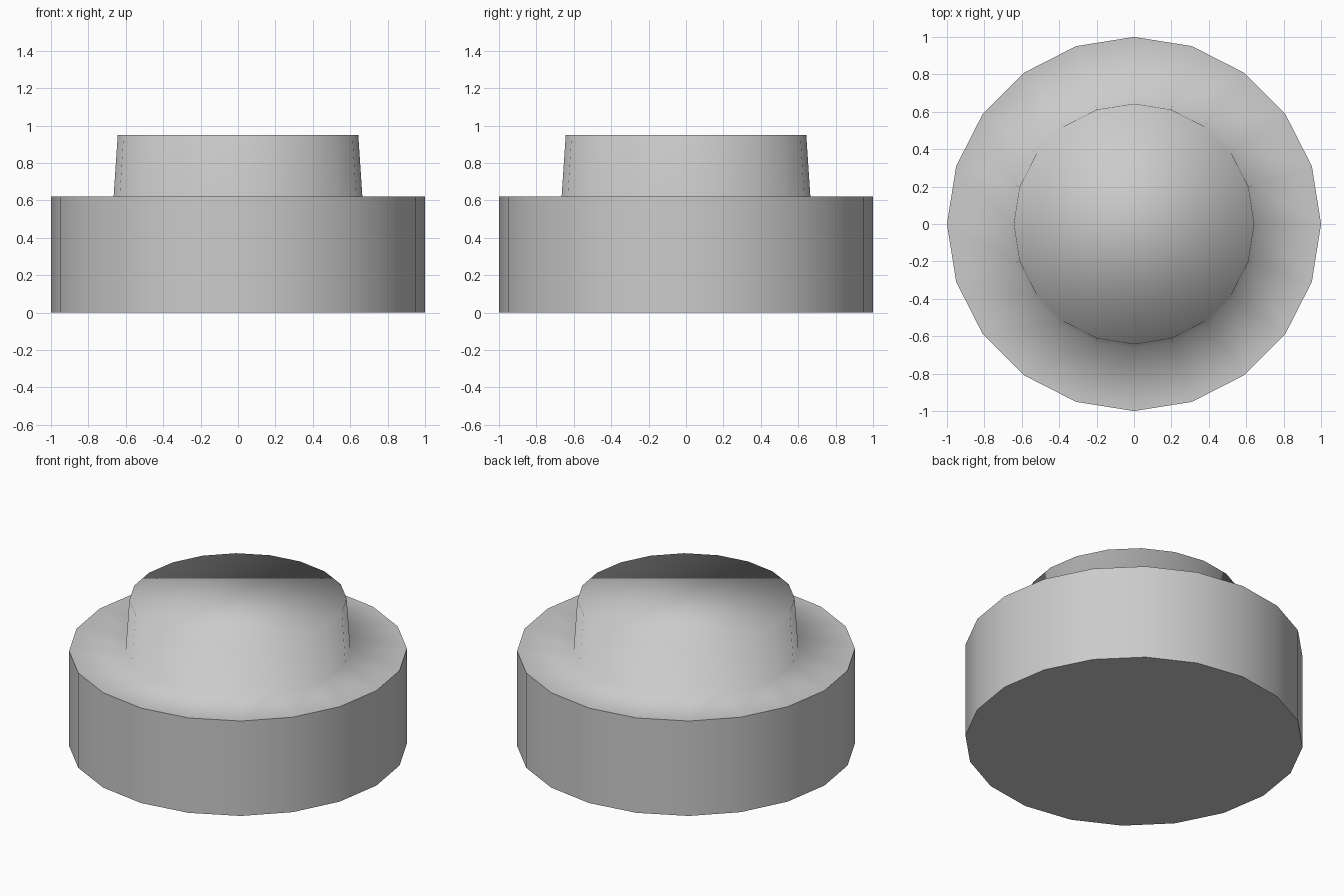
import bpy, bmesh, math
from mathutils import Vector

if "Cube" in bpy.data.objects:
    bpy.data.objects.remove(bpy.data.objects["Cube"])

SIDES = 20
# (radius, height) of each ring, from the bottom edge to the top cap
PROFILE = [(1.0, 0.0), (1.0, 0.62), (0.665, 0.62), (0.643, 0.95)]

bm = bmesh.new()
rings = []
for r, z in PROFILE:
    rings.append([bm.verts.new(Vector((r * math.cos(a), r * math.sin(a), z)))
                  for a in (math.tau * i / SIDES for i in range(SIDES))])

# Base wall, shoulder and tapered collar
for low, high in zip(rings, rings[1:]):
    for i in range(SIDES):
        j = (i + 1) % SIDES
        bm.faces.new((low[i], low[j], high[j], high[i]))

# Flat bottom and top cap
bm.faces.new(rings[0][::-1])
bm.faces.new(rings[-1])

mesh = bpy.data.meshes.new("stepped_disc")
bm.to_mesh(mesh)
bm.free()
disc = bpy.data.objects.new("stepped_disc", mesh)
bpy.context.collection.objects.link(disc)

# Square base edges stay sharp, the slightly tapered collar shades smooth
bpy.context.view_layer.objects.active = disc
disc.select_set(True)
bpy.ops.object.shade_smooth_by_angle(angle=math.radians(88))
